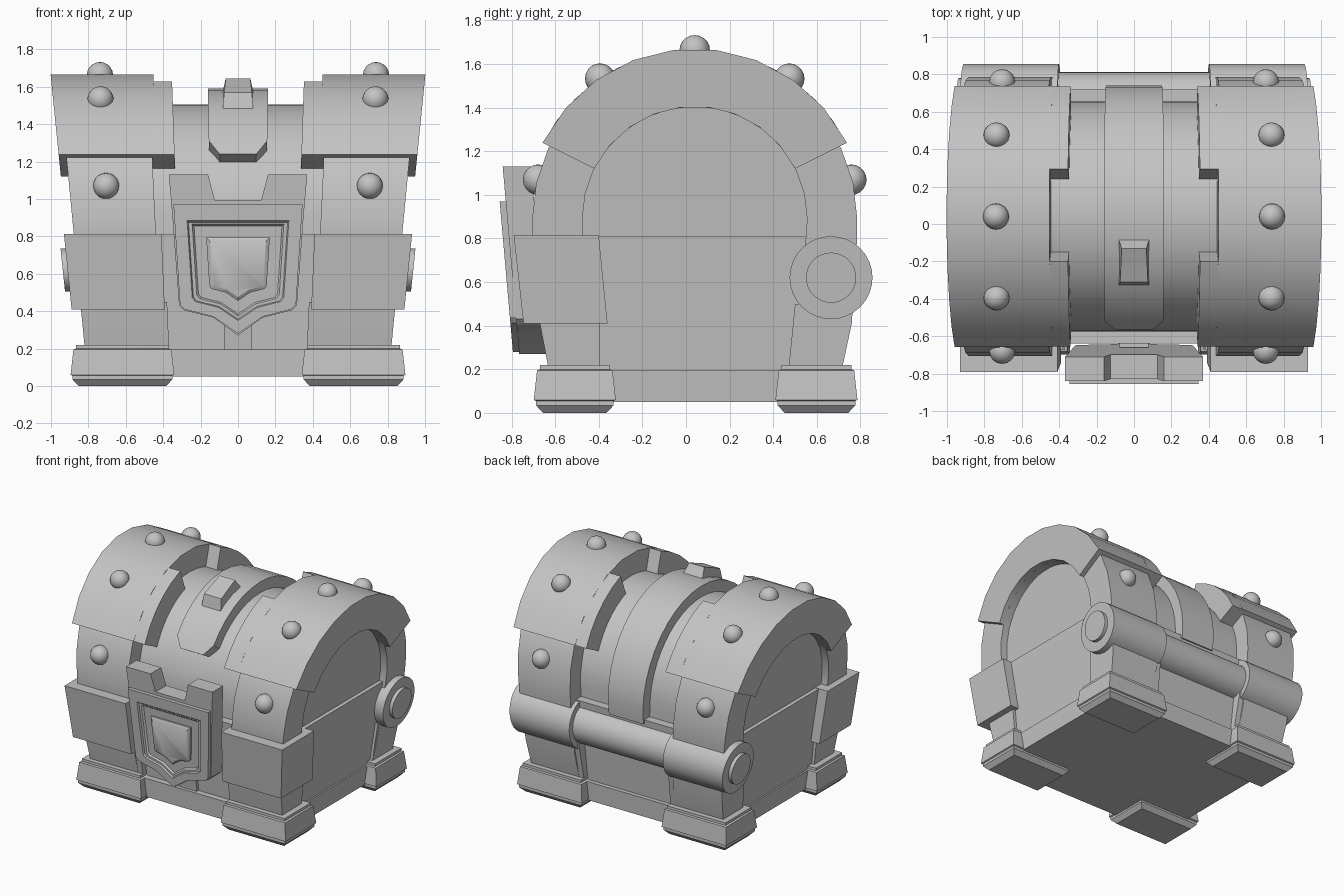
import bpy, bmesh
from math import sin, cos, radians
from mathutils import Matrix, Vector

cube = bpy.data.objects.get("Cube")
if cube:
    bpy.data.objects.remove(cube, do_unlink=True)

grey = bpy.data.materials.new("plain grey")
grey.use_nodes = True
grey.diffuse_color = (0.55, 0.55, 0.55, 1)
grey.node_tree.nodes["Principled BSDF"].inputs["Base Color"].default_value = (0.55, 0.55, 0.55, 1)

CY, CZ = 0.04, 0.89  # centre of the arched lid


def finish(name, bm):
    bmesh.ops.recalc_face_normals(bm, faces=bm.faces)
    mesh = bpy.data.meshes.new(name)
    bm.to_mesh(mesh)
    bm.free()
    mesh.materials.append(grey)
    mesh.shade_smooth()
    mesh.set_sharp_from_angle(angle=radians(30))
    obj = bpy.data.objects.new(name, mesh)
    bpy.context.collection.objects.link(obj)
    return obj


def loft(name, rings, both=False):
    """Skin closed rings of points and cap the ends; optionally mirror in x."""
    bm = bmesh.new()
    for side in ((1, -1) if both else (1,)):
        loops = [[bm.verts.new((side * x, y, z)) for x, y, z in r] for r in rings]
        for a, b in zip(loops, loops[1:]):
            for i in range(len(a)):
                j = (i + 1) % len(a)
                bm.faces.new((a[i], a[j], b[j], b[i]))
        bm.faces.new(loops[0])
        bm.faces.new(loops[-1])
    return finish(name, bm)


def flare(z):
    """The whole chest widens toward the top."""
    return 1 + 0.12 * z


def prism(name, profile, x0, x1, both=False):
    """Extrude a (y, z) profile along x with the flare."""
    return loft(name, [[(x * flare(z), y, z) for y, z in profile] for x in (x0, x1)], both)


def arc(r, a0, a1, n, cy=CY, cz=CZ):
    """Arc points, angle measured upward from the front."""
    angles = [radians(a0 + (a1 - a0) * i / n) for i in range(n + 1)]
    return [(cy - r * cos(a), cz + r * sin(a)) for a in angles]


# Main body: barrel lid, lower box and plinth
prism("lid_barrel", [(-0.575, 0.7)] + arc(0.615, 0, 180, 24) + [(0.655, 0.7)], -0.75, 0.75)
prism("lower_box", [(-0.585, 0.15), (-0.64, 0.81), (0.72, 0.81), (0.67, 0.15)], -0.778, 0.778)
prism("plinth", [(-0.63, 0.05), (-0.635, 0.195), (0.705, 0.195), (0.7, 0.05)], -0.79, 0.79)

# Arched end frames with their posts
frame = ([(-0.63, 0.2), (-0.67, 0.41), (-0.705, 0.81)] + arc(0.745, 0, 180, 14)
         + [(0.785, 0.81), (0.76, 0.41), (0.715, 0.2), (0.47, 0.2), (0.51, 0.41), (0.55, 0.81)]
         + arc(0.515, 180, 0, 14) + [(-0.475, 0.81), (-0.395, 0.41), (-0.395, 0.2)])
prism("end_frame", frame, 0.4, 0.8, True)
prism("front_post", [(-0.63, 0.2), (-0.67, 0.45), (-0.4, 0.45), (-0.4, 0.2)], 0.36, 0.798, True)
prism("back_post", [(0.715, 0.2), (0.765, 0.5), (0.5, 0.5), (0.47, 0.2)], 0.36, 0.798, True)

# Heavy lid bands, with inner tabs at the front and back
prism("lid_band", arc(0.78, 26.5, 153.5, 9) + arc(0.515, 153.5, 26.5, 9), 0.377, 0.835, True)
for name, a0, a1 in (("front_band_tab", 26.5, 72), ("back_band_tab", 109, 153.5)):
    prism(name, arc(0.777, a0, a1, 5) + arc(0.59, a1, a0, 5), 0.295, 0.4, True)

# Corner guards
guard = [(-0.745, 0.41), (-0.79, 0.813), (-0.4, 0.813), (-0.36, 0.41)]
prism("corner_guard", guard, 0.373, 0.848, True)

# Central strap with a tapered front end
sections = [(30, 0.085), (37, 0.135)] + [(a, 0.135) for a in range(45, 190, 9)]
rings = []
for angle, w in sections:
    (yo, zo), (yi, zi) = arc(0.7, angle, angle, 1)[0], arc(0.58, angle, angle, 1)[0]
    rings.append([(s * w * flare(z), y, z) for s, y, z in
                  ((-1, yo, zo), (1, yo, zo), (1, yi, zi), (-1, yi, zi))])
loft("centre_strap", rings)

# Wedge block on the strap
wedge = [(-0.33, 1.47), (-0.31, 1.57), (-0.13, 1.645), (-0.08, 1.57)]
low, high = 0.082, 0.066
widths = [low, (low + high) / 2, high, low]
loft("strap_wedge", [[(s * w, y, z) for w, (y, z) in zip(widths, wedge)] for s in (-1, 1)])


# Lock plate: leaning forward toward the top
def lean(z, proud):
    return -(0.741 + 0.088 * z) - proud


def mirrored(half):
    """Complete a half outline that runs from the top to the bottom point."""
    return half + [(-x, z) for x, z in reversed(half) if x > 0]


plate = mirrored([(0.125, 0.995), (0.16, 1.13), (0.37, 1.13), (0.35, 0.9),
                  (0.315, 0.43), (0.29, 0.405), (0.13, 0.365), (0, 0.27)])
loft("lock_plate", [[(x, lean(z, d), z) for x, z in plate] for d in (-0.13, 0)])


def shield(name, steps):
    """Nested shield outlines given as half width, bottom, top and depth."""
    rings = []
    for w, z0, z1, proud in steps:
        half = [(1, 1), (0.9, 0.23), (0.84, 0.19), (0.38, 0.13), (0, 0)]
        outline = mirrored([(x * w, z0 + z * (z1 - z0)) for x, z in half])
        rings.append([(x, lean(z, proud), z) for x, z in outline])
    loft(name, rings)


shield("shield_rim", [(0.345, 0.28, 0.97, -0.02), (0.345, 0.28, 0.97, 0.028),
                      (0.272, 0.35, 0.885, 0.028), (0.265, 0.357, 0.875, 0.015),
                      (0.245, 0.375, 0.865, 0.015), (0.235, 0.385, 0.855, 0.002)])
shield("shield_boss", [(0.17, 0.455, 0.795, -0.01), (0.17, 0.455, 0.795, 0.015),
                       (0.15, 0.475, 0.775, 0.026)])
prism("lock_strap", [(-0.61, 0.19), (-0.66, 0.6), (-0.55, 0.6), (-0.55, 0.19)], -0.073, 0.073)


# Hinge roller across the back
def roller(name, r, x0, x1, both):
    prism(name, arc(r, 0, 348.75, 31, 0.665, 0.62), x0, x1, both)


roller("hinge_bar", 0.147, -0.4, 0.4, False)
roller("hinge_sleeve", 0.19, 0.373, 0.847, True)
roller("hinge_cap", 0.115, 0.8, 0.872, True)

# Feet: stepped blocks at the corners
STEPS = ((0, 0.042), (0.035, 0.01), (0.055, 0.01), (0.06, 0), (0.195, 0.015),
         (0.2, 0.028), (0.22, 0.028))
for name, cy in (("front_foot", -0.51), ("back_foot", 0.598)):
    rings = []
    for z, inset in STEPS:
        hx, hy = 0.277 - inset, 0.188 - inset
        rings.append([(0.618 + sx * hx, cy + sy * hy, z)
                      for sx, sy in ((-1, -1), (1, -1), (1, 1), (-1, 1))])
    loft(name, rings, True)

# Round studs on the bands and frames
bm = bmesh.new()
for angle, r, x in ((14, 0.74, 0.705), (56, 0.775, 0.735), (90, 0.772, 0.738),
                    (124, 0.775, 0.735), (166, 0.74, 0.705)):
    y, z = arc(r, angle, angle, 1)[0]
    for s in (-1, 1):
        bmesh.ops.create_uvsphere(bm, u_segments=16, v_segments=10, radius=0.07,
                                  matrix=Matrix.Translation(Vector((s * x, y, z))))
finish("studs", bm)
